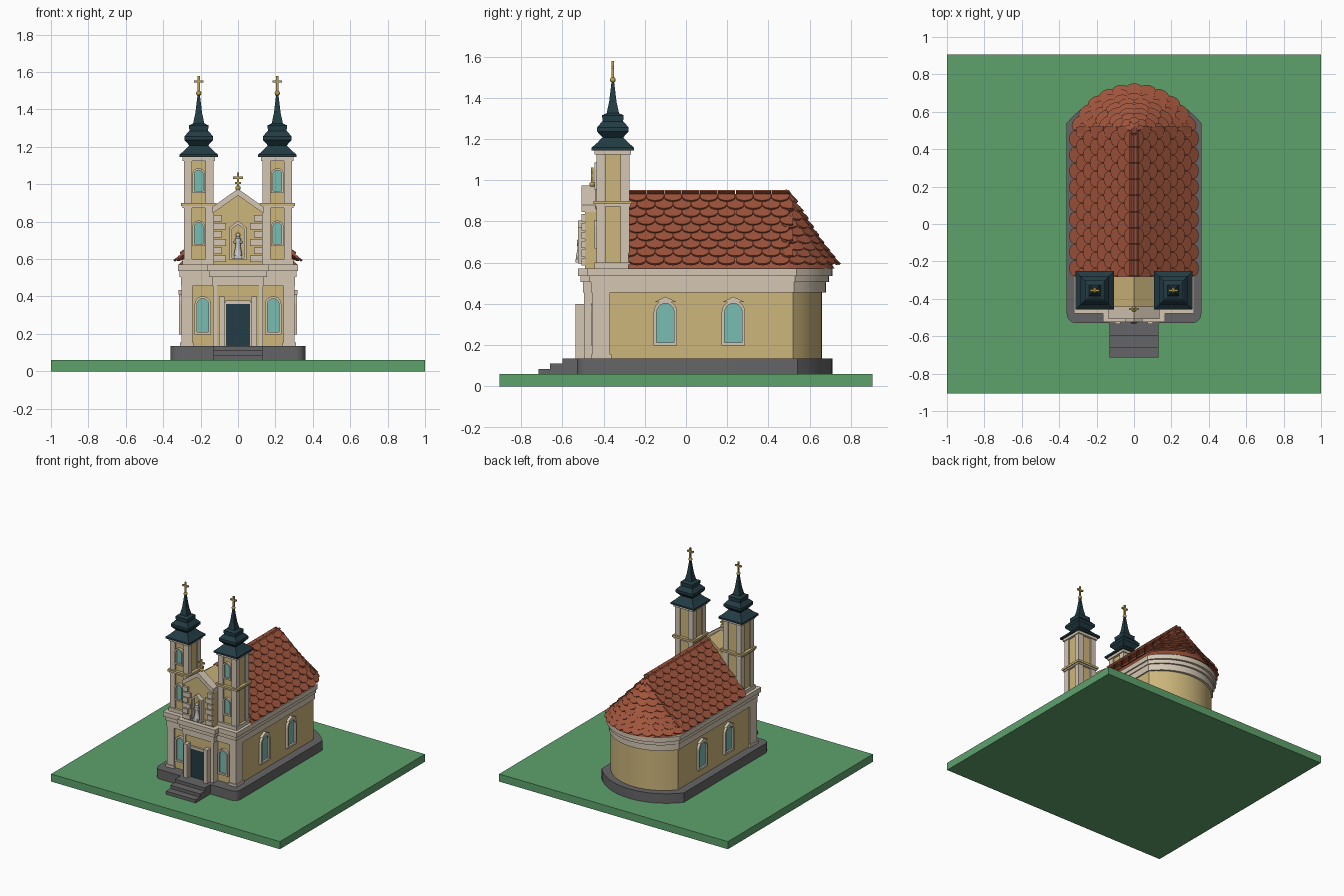
import bpy, bmesh, math
from mathutils import Matrix, Vector

if "Cube" in bpy.data.objects:
    bpy.data.objects.remove(bpy.data.objects["Cube"])

def material(name, r, g, b):
    m = bpy.data.materials.new(name)
    m.diffuse_color = (r, g, b, 1)
    m.use_nodes = True
    m.node_tree.nodes["Principled BSDF"].inputs["Base Color"].default_value = m.diffuse_color
    return m

GREEN = material("grass", .11, .36, .15)
STONE = material("stone", .13, .13, .135)
WALL = material("ochre", .61, .47, .20)
CREAM = material("cream", .66, .57, .45)
TILE = material("terracotta", .35, .09, .045)
DARK = material("dark_teal", .016, .045, .058)
GLASS = material("glass", .19, .51, .45)
GOLD = material("gold", .51, .35, .08)

def finish(name, bm, mat=None, smooth=False, mtx=None):
    if mtx:
        bm.transform(mtx)
    bmesh.ops.recalc_face_normals(bm, faces=bm.faces)
    me = bpy.data.meshes.new(name)
    bm.to_mesh(me)
    bm.free()
    ob = bpy.data.objects.new(name, me)
    bpy.context.collection.objects.link(ob)
    if mat:
        me.materials.append(mat)
    if smooth:
        bpy.ops.object.select_all(action='DESELECT')
        bpy.context.view_layer.objects.active = ob
        ob.select_set(True)
        bpy.ops.object.shade_smooth_by_angle(angle=math.radians(30))
    return ob

def box(name, x0, x1, y0, y1, z0, z1, mat=None):
    bm = bmesh.new()
    bmesh.ops.create_cube(bm, size=1)
    for v in bm.verts:
        v.co = ((x0 + x1) / 2 + v.co.x * (x1 - x0), (y0 + y1) / 2 + v.co.y * (y1 - y0),
                (z0 + z1) / 2 + v.co.z * (z1 - z0))
    return finish(name, bm, mat)

def prism(name, pts, a, b, mat=None, axis='z', smooth=False, mtx=None, hole=None):
    """Extrude a 2D outline from a to b along z or y; hole is a matching inner outline."""
    P = (lambda p, h: (p[0], p[1], h)) if axis == 'z' else (lambda p, h: (p[0], h, p[1]))
    bm = bmesh.new()
    loops = [[bm.verts.new(P(p, h)) for p in o] for o in ([pts, hole] if hole else [pts]) for h in (a, b)]
    def bridge(A, B):
        for i in range(len(A)):
            j = (i + 1) % len(A)
            bm.faces.new((A[i], A[j], B[j], B[i]))
    bridge(loops[0], loops[1])
    if hole:
        bridge(loops[2], loops[3]); bridge(loops[0], loops[2]); bridge(loops[1], loops[3])
    else:
        bm.faces.new(loops[0]); bm.faces.new(loops[1])
    return finish(name, bm, mat, smooth, mtx)

def lathe(name, prof, c, n=16, mat=None, smooth=True):
    bm = bmesh.new()
    k, off = (math.sqrt(2), math.pi / 4) if n == 4 else (1, 0)
    rings = [[bm.verts.new((c[0] + k * r * math.cos(off + math.tau * i / n),
                            c[1] + k * r * math.sin(off + math.tau * i / n), z)) for i in range(n)] for r, z in prof]
    for A, B in zip(rings, rings[1:]):
        for i in range(n):
            bm.faces.new((A[i], A[(i + 1) % n], B[(i + 1) % n], B[i]))
    bm.faces.new(rings[0]); bm.faces.new(rings[-1])
    return finish(name, bm, mat, smooth)

def ball(name, c, r, mat=None):
    bm = bmesh.new()
    bmesh.ops.create_uvsphere(bm, u_segments=16, v_segments=10, radius=r, matrix=Matrix.Translation(c))
    return finish(name, bm, mat, True)

def apse(hw, ys, ye, n=14):
    """Segmental arc from (hw, ys) over (0, ye) to (-hw, ys)."""
    s = ye - ys
    R = (hw * hw + s * s) / (2 * s)
    a = math.asin(hw / R)
    return [(R * math.sin(a - 2 * a * i / n), ye - R + R * math.cos(a - 2 * a * i / n)) for i in range(n + 1)]

def plan(hw, y0, ys, ye, r=0):
    front = [(-hw, y0), (hw, y0)]
    if r:
        q = [(r * math.sin(t * math.pi / 8), r * math.cos(t * math.pi / 8)) for t in range(5)]
        right = [(hw - r + a, y0 + r - b) for a, b in q]
        front = [(-x, y) for x, y in reversed(right)] + right
    return front + apse(hw, ys, ye)

def arch(hw, z0, z1, n=10):
    return [(-hw, z0), (hw, z0)] + [(hw * math.cos(math.pi * i / n), z1 - hw + hw * math.sin(math.pi * i / n))
                                    for i in range(n + 1)]

def window(name, mtx, hw, z0, z1, f=.013):
    prism(name + "_glass", arch(hw, z0, z1), -.006, .01, GLASS, 'y', mtx=mtx)
    prism(name + "_frame", arch(hw + f, z0 - f, z1 + f), -.02, .01, CREAM, 'y', mtx=mtx, hole=arch(hw, z0, z1))

def cross(name, x, y, z0, z1, hw, t=.006):
    h = z1 - z0
    box(name + "_post", x - t, x + t, y - t, y + t, z0, z1, GOLD)
    box(name + "_arm", x - hw, x + hw, y - t, y + t, z0 + .6 * h, z0 + .6 * h + 2 * t, GOLD)

# lawn, plinth and steps
box("lawn", -1, 1, -.905, .905, 0, .06, GREEN)
prism("plinth", plan(.36, -.53, .54, .71, .05), .06, .135, STONE, smooth=True)
for i, y in enumerate((-.715, -.66, -.60)):
    box("step", -.13, .13, y, -.5, .06, .085 + .025 * i, STONE)

# nave walls and cornice
prism("nave_walls", plan(.295, -.44, .52, .66), .135, .57, WALL, smooth=True)
prism("frieze", plan(.305, -.46, .525, .68), .455, .505, CREAM, smooth=True)
prism("cornice", plan(.312, -.468, .53, .695), .505, .535, CREAM, smooth=True)
prism("cornice_top", plan(.322, -.478, .535, .712), .535, .572, CREAM, smooth=True)

# central front bay with portal
box("portal_bay", -.13, .13, -.49, -.4, .135, .5, WALL)
box("bay_frieze", -.14, .14, -.5, -.4, .455, .505, CREAM)
box("bay_cornice", -.155, .155, -.512, -.4, .505, .535, CREAM)
box("bay_cornice_top", -.165, .165, -.525, -.4, .535, .572, CREAM)
box("door", -.062, .062, -.5, -.48, .135, .36, DARK)
box("door_lintel", -.068, .068, -.505, -.485, .36, .378, CREAM)
for s in (-1, 1):
    for n, x0, x1, y0, y1, z0, z1 in (("bay_edge", .112, .134, -.496, -.43, .135, .455),
                                      ("door_jamb", .062, .074, -.51, -.485, .135, .37),
                                      ("portal_pier", .072, .102, -.535, -.485, .135, .40),
                                      ("corner_pilaster", .243, .303, -.455, -.368, .135, .455),
                                      ("pilaster_base", .238, .31, -.462, -.362, .135, .155)):
        box(n, *sorted((s * x0, s * x1)), y0, y1, z0, z1, CREAM)
    window("front_window", Matrix.Translation((s * .188, -.44, 0)), .031, .21, .388)
    for y in (-.10, .23):
        window("side_window", Matrix.Translation((s * .295, y, 0)) @ Matrix.Rotation(s * math.pi / 2, 4, 'Z'),
               .042, .212, .402, .015)
        prism("window_hood", [(-.052, .41), (.052, .41), (0, .435)], -.022, 0, CREAM, 'y',
              mtx=Matrix.Translation((s * .295, y, 0)) @ Matrix.Rotation(s * math.pi / 2, 4, 'Z'))

# towers
TY = -.355
for s in (-1, 1):
    cx = s * .21
    def sq(name, h, z0, z1, mat):
        box(name, cx - h, cx + h, TY - h, TY + h, z0, z1, mat)
    sq("tower_core", .07, .56, 1.145, WALL)
    for a in (-1, 1):
        for b in (-1, 1):
            px, py = cx + a * .058, TY + b * .058
            box("tower_post", px - .022, px + .022, py - .022, py + .022, .57, 1.14, CREAM)
    sq("tower_foot", .088, .57, .60, CREAM)
    sq("tower_band", .086, .872, .884, CREAM)
    sq("tower_band_top", .094, .884, .9, WALL)
    sq("tower_crown", .088, 1.125, 1.147, CREAM)
    for z0, z1 in ((.68, .795), (.965, 1.075)):
        window("tower_window", Matrix.Translation((cx, TY - .07, 0)), .023, z0, z1, .011)
    lathe("tower_roof", [(.103, 1.145), (.103, 1.158), (.075, 1.182), (.058, 1.2), (.05, 1.207), (.076, 1.236),
                         (.076, 1.256), (.056, 1.28), (.05, 1.285), (.052, 1.315), (.03, 1.325), (.018, 1.38),
                         (.006, 1.48)], (cx, TY), 4, DARK, False)
    ball("spire_ball", (cx, TY, 1.487), .014, GOLD)
    cross("spire_cross", cx, TY, 1.49, 1.578, .025)

# gable between the towers
prism("gable", [(-.13, .57), (.13, .57), (.13, .86), (0, .955), (-.13, .86)], -.49, -.28, WALL, 'y')
prism("gable_rake", [(-.135, .845), (0, .94), (.135, .845), (.135, .88), (.03, .955), (0, .975), (-.03, .955),
                     (-.135, .88)], -.507, -.44, CREAM, 'y')
for s in (-1, 1):
    for i in range(6):
        box("quoin", *sorted((s * (.065 + .02 * (i % 2)), s * .13)), -.508, -.48, .585 + .043 * i, .62 + .043 * i, CREAM)
ball("gable_ball", (0, -.455, .98), .014, GOLD)
cross("gable_cross", 0, -.455, .98, 1.062, .027)
box("gable_cross_bar", -.016, .016, -.461, -.449, 1.002, 1.012, GOLD)

# niche and statue
def niche(w, z0, z1, peak):
    return [(-w, z0), (w, z0), (w, z1), (0, peak), (-w, z1)]
prism("niche_frame", niche(.045, .595, .77, .805), -.525, -.48, CREAM, 'y', hole=niche(.033, .607, .762, .785))
prism("niche_back", niche(.034, .606, .763, .786), -.495, -.485, WALL, 'y')
box("statue_pedestal", -.022, .022, -.535, -.49, .6, .618)
lathe("statue_robe", [(.022, .618), (.019, .64), (.013, .672), (.017, .695), (.015, .71), (.006, .718)], (0, -.513))
ball("statue_head", (0, -.513, .727), .012)
for s in (-1, 1):
    ball("statue_hand", (s * .016, -.52, .69), .008)
prism("statue_halo", [(.018 * math.cos(i * math.tau / 16), .73 + .018 * math.sin(i * math.tau / 16)) for i in range(16)],
      -.5, -.496, GOLD, 'y')

# solid roof under the tiles
A = Vector((0, .5, .925))
EAVE = apse(.325, .5, .73, 40)
bm = bmesh.new()
for p in [(-.315, -.28, .572), (.315, -.28, .572), (0, -.28, .915), (0, .5, .915)] + \
        [(x * .97, y - .01, .572) for x, y in EAVE]:
    bm.verts.new(p)
bmesh.ops.convex_hull(bm, input=bm.verts)
finish("roof_body", bm, TILE)

def tile(bm, p, d, c, w, L, top=1.0, lift=.014, th=.012, clamp=None):
    """Round-ended tile: p bottom centre, d downhill, c across."""
    n = d.cross(c).normalized()
    if n.z < 0:
        n = -n
    rings = [[], []]
    for u, v in ((-.5 * top, 1), (-.5, .32), (-.4, .14), (-.2, .03), (0, 0), (.2, .03), (.4, .14), (.5, .32), (.5 * top, 1)):
        for k in (0, 1):
            q = p - d * (v * L) + c * (u * w) + n * (lift * (1 - v) + th * k - .004)
            if clamp:
                q.y = min(max(q.y, clamp[0]), clamp[1])
            rings[k].append(bm.verts.new(q))
    m = len(rings[0])
    bm.faces.new(rings[0]); bm.faces.new(rings[1])
    for i in range(m):
        j = (i + 1) % m
        bm.faces.new((rings[0][i], rings[0][j], rings[1][j], rings[1][i]))

# tiled slopes and apse
ROWS = 9
bm = bmesh.new()
for s in (-1, 1):
    down = Vector((s * .33, 0, -.345))
    for r in range(ROWS):
        f = 1 - r / ROWS
        odd = r % 2
        for k in range(9 + odd):
            y = -.28 + .0867 * (k + (0 if odd else .5))
            tile(bm, Vector((0, y, .925)) + down * f, down.normalized(), Vector((0, 1, 0)), .084, .085, clamp=(-.28, .52))
finish("side_roof_tiles", bm, TILE)
bm = bmesh.new()
for r in range(ROWS):
    f = 1 - r / ROWS
    n = max(4, round(11 * f))
    for k in range(n + r % 2):
        t = (k + (0 if r % 2 else .5)) / n * 40
        i = min(int(t), 39)
        e0, e1 = Vector((*EAVE[i], .58)), Vector((*EAVE[i + 1], .58))
        d = e0.lerp(e1, t - i) - A
        sag = Vector((0, 0, -.035 * math.sin(math.pi * f) * .5))
        tile(bm, A + d * f + sag, d.normalized(), (e1 - e0).normalized(), .92 * f / n, .085, max(.3, 1 - .085 / (.42 * f)), .018)
finish("apse_roof_tiles", bm, TILE)
prism("ridge_cap", [(-.02, .905), (.02, .905), (.014, .928), (0, .934), (-.014, .928)], -.28, .505, TILE, 'y')
